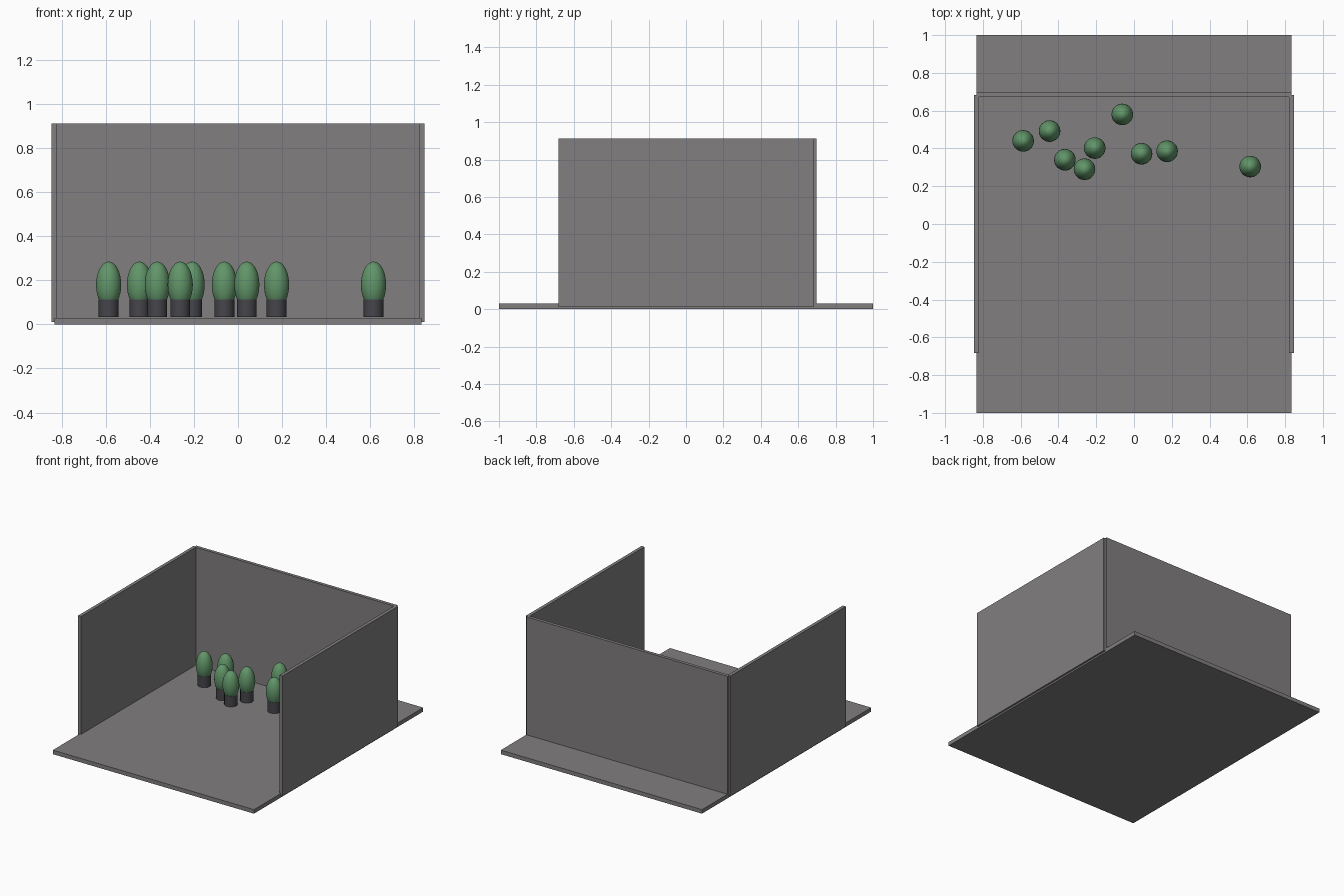
import bpy

if "Cube" in bpy.data.objects:
    bpy.data.objects.remove(bpy.data.objects["Cube"])


def material(name, color):
    m = bpy.data.materials.new(name)
    m.diffuse_color = color
    m.use_nodes = True
    m.node_tree.nodes["Principled BSDF"].inputs["Base Color"].default_value = m.diffuse_color
    return m


def box(name, x, y, z):
    bpy.ops.mesh.primitive_cube_add(
        size=1, location=[(a + b) / 2 for a, b in (x, y, z)])
    ob = bpy.context.object
    ob.name = name
    ob.scale = [b - a for a, b in (x, y, z)]
    bpy.ops.object.transform_apply(location=False, rotation=False, scale=True)
    return ob


green = material("foliage_green", (0.12, 0.30, 0.14, 1))
dark = material("pot_dark", (0.06, 0.06, 0.07, 1))
grey = material("panel_grey", (0.22, 0.21, 0.21, 1))

# Floor and three walls
panels = [
    box("floor", (-0.833, 0.833), (-1, 1), (0, 0.03)),
    box("back_wall", (-0.833, 0.833), (0.673, 0.698), (0.012, 0.912)),
    box("left_wall", (-0.846, -0.821), (-0.682, 0.682), (0.012, 0.912)),
    box("right_wall", (0.821, 0.846), (-0.682, 0.682), (0.012, 0.912)),
]
for p in panels:
    p.data.materials.append(grey)

# Potted shrubs scattered near the back
spots = [(-0.587, 0.44), (-0.447, 0.492), (-0.366, 0.34), (-0.262, 0.29),
         (-0.208, 0.402), (-0.062, 0.58), (0.04, 0.372), (0.175, 0.385),
         (0.615, 0.304)]
for i, (x, y) in enumerate(spots, 1):
    bpy.ops.mesh.primitive_cylinder_add(
        vertices=32, radius=0.045, depth=0.08, location=(x, y, 0.074))
    pot = bpy.context.object
    pot.name = f"pot_{i}"
    pot.data.materials.append(dark)
    bpy.ops.object.shade_smooth_by_angle()

    bpy.ops.mesh.primitive_uv_sphere_add(
        segments=32, ring_count=16, radius=1, location=(x, y, 0.18))
    bush = bpy.context.object
    bush.name = f"shrub_{i}"
    bush.scale = (0.057, 0.057, 0.105)
    bpy.ops.object.transform_apply(location=False, rotation=False, scale=True)
    bush.data.materials.append(green)
    bpy.ops.object.shade_smooth_by_angle()
